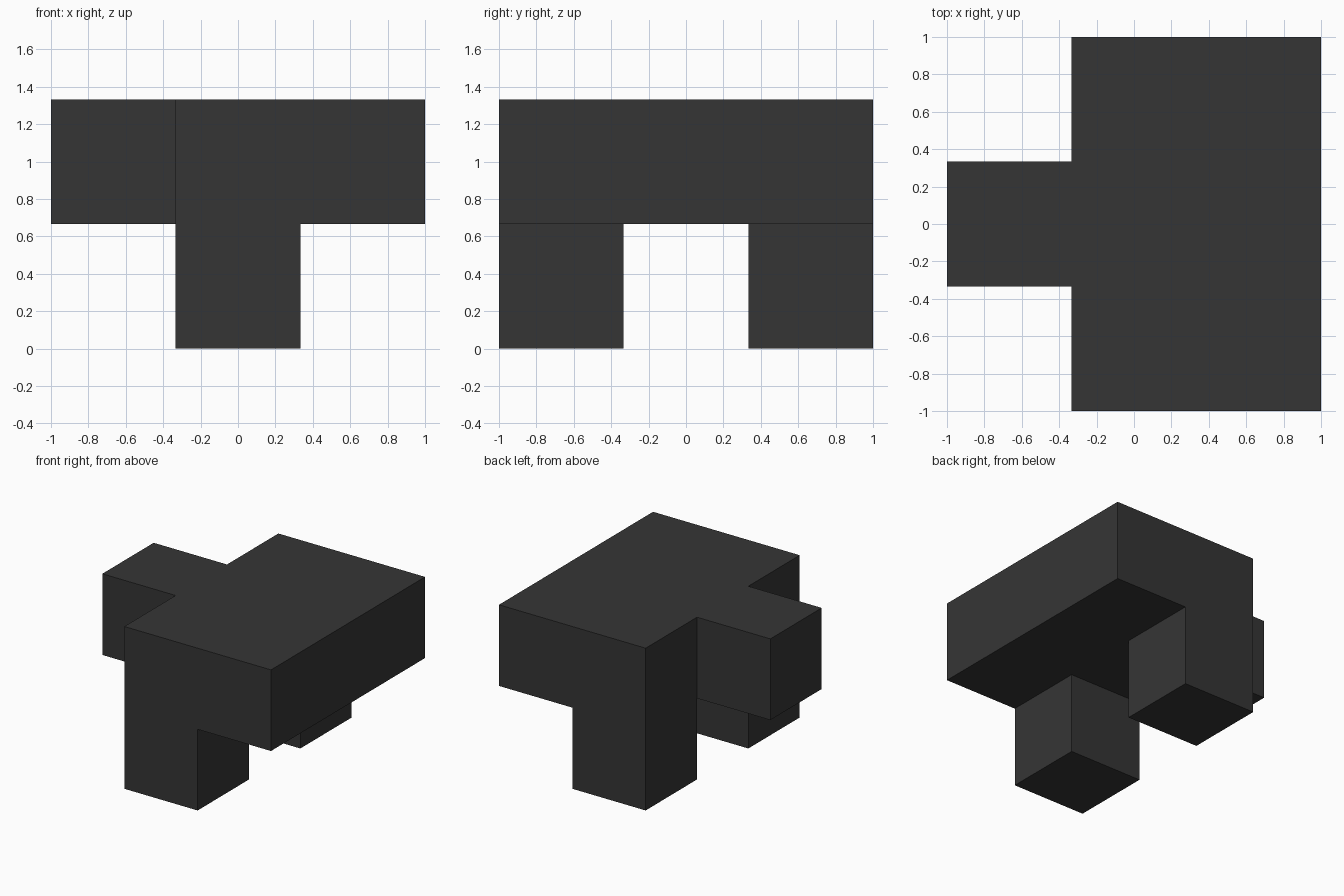
import bpy, bmesh
from mathutils import Vector

if "Cube" in bpy.data.objects:
    bpy.data.objects.remove(bpy.data.objects["Cube"])

U = 2 / 3  # edge length of one cube unit

# Cells of the figure: (x, y, z) in cube units, x and y centred on 0
slab = [(x, y, 1) for x in (0, 1) for y in (-1, 0, 1)]
side_arm = [(-1, 0, 1)]
legs = [(0, y, 0) for y in (-1, 1)]
cells = set(slab + side_arm + legs)

# Outer skin: one quad wherever a filled cell meets an empty one
bm = bmesh.new()
for cell in cells:
    centre = Vector((cell[0], cell[1], cell[2] + 0.5)) * U
    for axis in range(3):
        for sign in (-1, 1):
            step = [0, 0, 0]
            step[axis] = sign
            if tuple(c + s for c, s in zip(cell, step)) in cells:
                continue
            n, a, b = Vector(step), Vector((0, 0, 0)), Vector((0, 0, 0))
            a[(axis + 1) % 3] = 1
            b[(axis + 2) % 3] = sign
            corners = [n - a - b, n + a - b, n + a + b, n - a + b]
            bm.faces.new([bm.verts.new(centre + c * U / 2) for c in corners])

# Weld the cells and merge coplanar faces into clean flat sides
bmesh.ops.remove_doubles(bm, verts=bm.verts[:], dist=1e-4)
bmesh.ops.dissolve_limit(bm, angle_limit=0.01, verts=bm.verts[:], edges=bm.edges[:])
bmesh.ops.recalc_face_normals(bm, faces=bm.faces[:])

mesh = bpy.data.meshes.new("cube_puzzle_piece")
bm.to_mesh(mesh)
bm.free()

# Single flat colour
charcoal = bpy.data.materials.new("charcoal")
charcoal.diffuse_color = (0.036, 0.036, 0.036, 1)
charcoal.use_nodes = True
charcoal.node_tree.nodes["Principled BSDF"].inputs["Base Color"].default_value = charcoal.diffuse_color
mesh.materials.append(charcoal)

piece = bpy.data.objects.new("cube_puzzle_piece", mesh)
bpy.context.collection.objects.link(piece)
